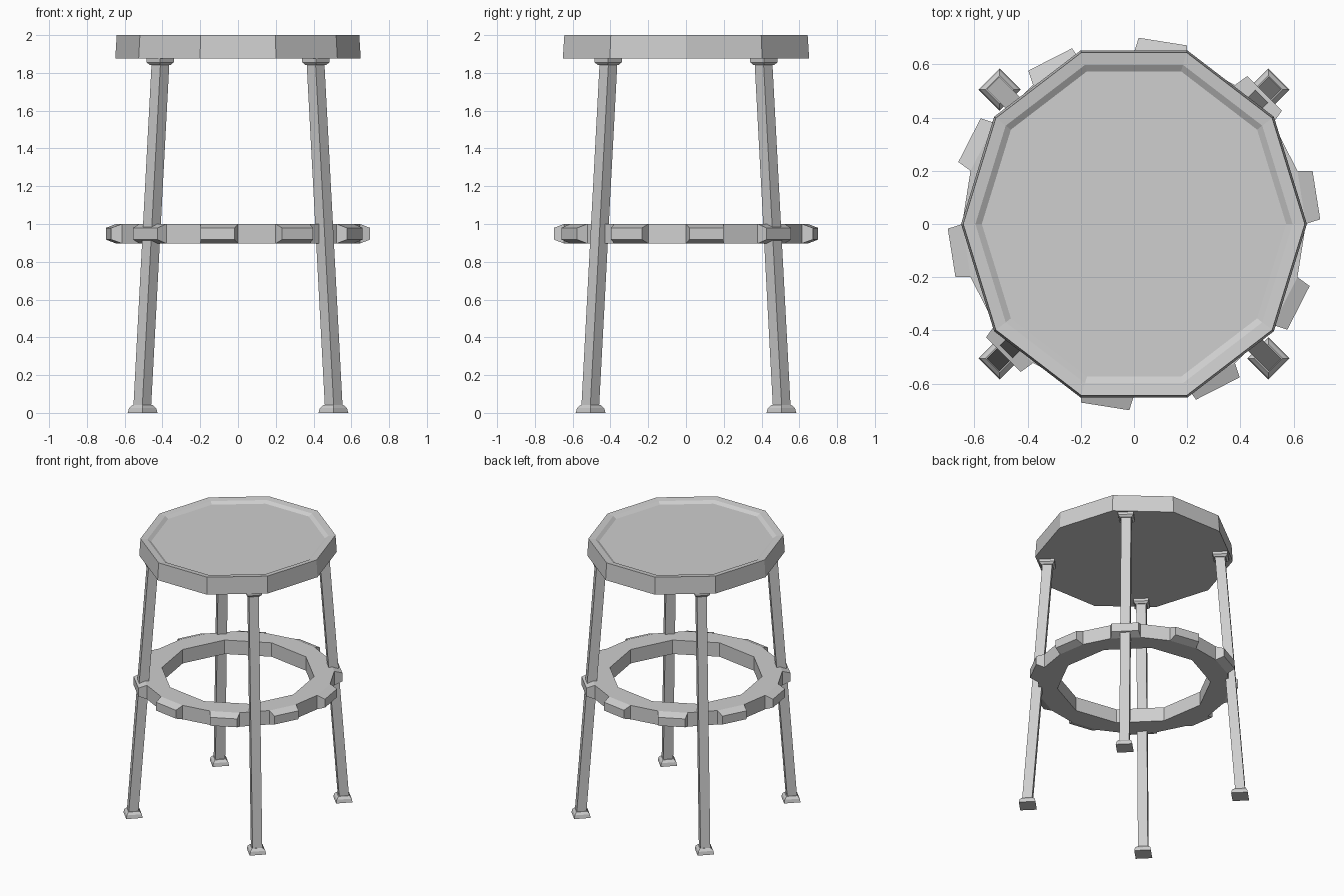
import bpy, bmesh
from math import cos, sin, radians
from mathutils import Vector

cube = bpy.data.objects.get("Cube")
if cube:
    bpy.data.objects.remove(cube, do_unlink=True)

grey = bpy.data.materials.new("plain_grey")
grey.use_nodes = True
grey.diffuse_color = (0.62, 0.62, 0.62, 1)
grey.node_tree.nodes["Principled BSDF"].inputs["Base Color"].default_value = grey.diffuse_color


def finish(bm, name):
    """Turn a bmesh into a flat-shaded grey object."""
    bmesh.ops.recalc_face_normals(bm, faces=bm.faces[:])
    mesh = bpy.data.meshes.new(name)
    bm.to_mesh(mesh)
    bm.free()
    mesh.materials.append(grey)
    obj = bpy.data.objects.new(name, mesh)
    bpy.context.collection.objects.link(obj)
    return obj


def polar(radius, degrees, z):
    a = radians(degrees)
    return Vector((radius * cos(a), radius * sin(a), z))


def loft(name, sides, sections, stretch=1.0):
    """Stack regular polygons, each given as (centre, radius), and cap the ends."""
    bm = bmesh.new()
    loops = []
    for centre, radius in sections:
        loop = []
        for i in range(sides):
            p = polar(radius, 360 * i / sides, 0)
            p.y *= stretch
            loop.append(bm.verts.new(p + centre))
        loops.append(loop)
    for low, high in zip(loops, loops[1:]):
        for i in range(sides):
            j = (i + 1) % sides
            bm.faces.new((low[i], low[j], high[j], high[i]))
    bm.faces.new(loops[0])
    bm.faces.new(loops[-1])
    return finish(bm, name)


# Ten-sided seat with a shallow dished top
seat_profile = [(0.65, 1.875), (0.642, 2.0), (0.596, 1.994), (0.572, 1.978)]
loft("seat", 10, [(Vector((0, 0, z)), r) for r, z in seat_profile], 1.055)

# Square splayed legs, each with a foot pad and a mounting bracket
for y_name, sy in (("front", -1), ("back", 1)):
    for x_name, sx in (("left", 1), ("right", -1)):
        side = y_name + "_" + x_name

        def at(spread, z):
            return Vector((sx * spread, sy * spread, z))

        loft(side + "_leg", 4, [(at(0.507, 0.03), 0.047), (at(0.41, 1.86), 0.047)])
        loft(side + "_foot", 4, [(at(0.505, 0), 0.079), (at(0.505, 0.025), 0.072),
                                 (at(0.505, 0.042), 0.053)])
        loft(side + "_bracket", 4, [(at(0.412, 1.842), 0.055), (at(0.412, 1.856), 0.072),
                                    (at(0.412, 1.876), 0.072)])

# Toothed foot ring: twenty-sided outside, ten-sided opening
bm = bmesh.new()
levels = []
for z in (0.897, 1.0):
    outer = [bm.verts.new(polar(0.646, 18 * i, z)) for i in range(20)]
    inner = [bm.verts.new(polar(0.515, 36 * i - 9, z)) for i in range(10)]
    levels.append((outer, inner))
    for k in range(10):
        a, b, c = outer[2 * k], outer[2 * k + 1], outer[(2 * k + 2) % 20]
        bm.faces.new((a, b, inner[(k + 1) % 10], inner[k]))
        bm.faces.new((b, c, inner[(k + 1) % 10]))

tooth_faces = []
for which in (0, 1):
    low, high = levels[0][which], levels[1][which]
    count = len(low)
    for i in range(count):
        j = (i + 1) % count
        face = bm.faces.new((low[i], low[j], high[j], high[i]))
        if which == 0 and i % 2 == 0:
            tooth_faces.append(face)

# Pull every second outer face out into a tapered tooth
for face in bmesh.ops.extrude_discrete_faces(bm, faces=tooth_faces)["faces"]:
    mid = face.calc_center_median()
    out = Vector((mid.x, mid.y, 0)).normalized()
    for v in face.verts:
        offset = v.co - mid
        v.co = mid + out * 0.056 + Vector((offset.x * 0.91, offset.y * 0.91, offset.z * 0.6))
finish(bm, "foot_ring")
